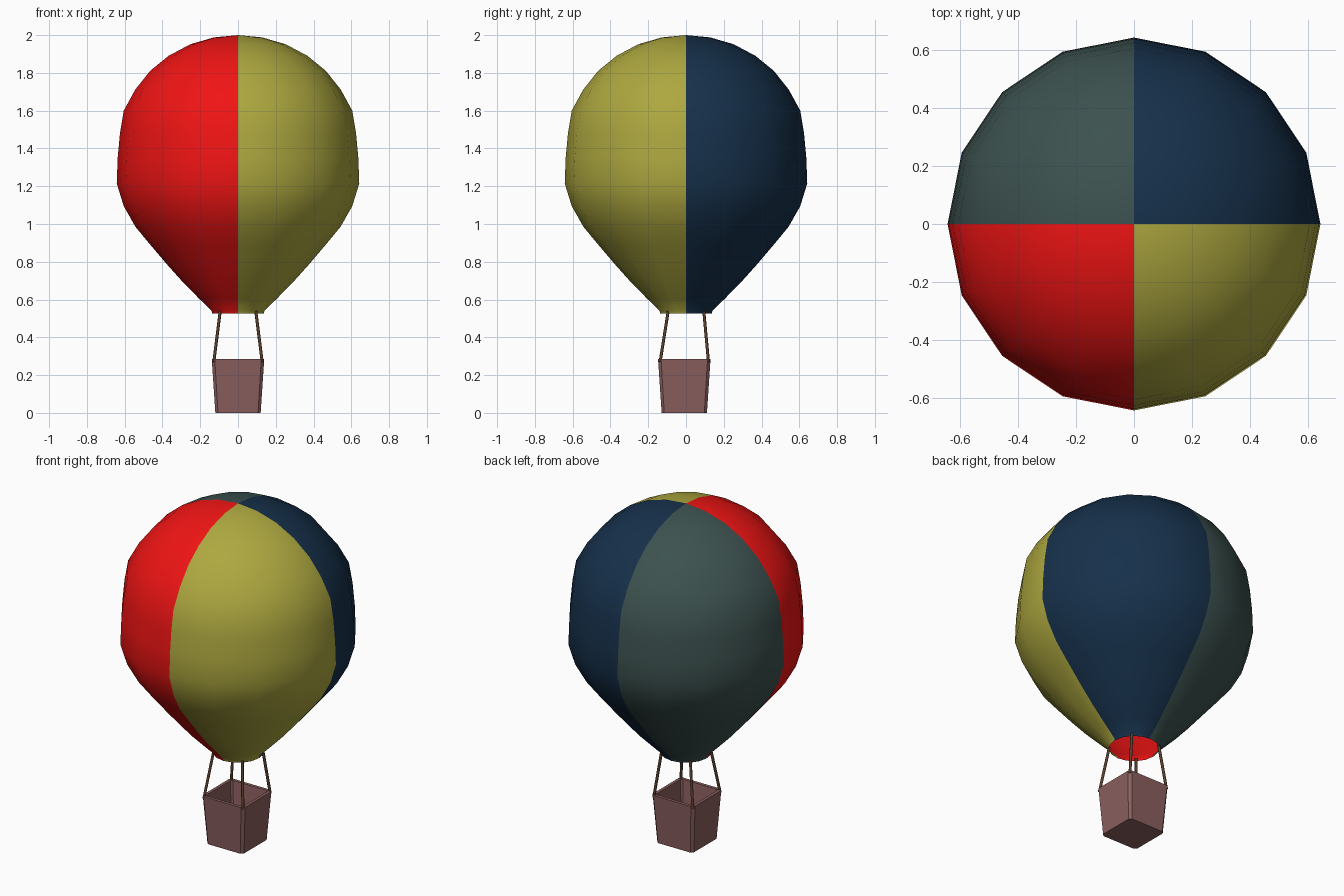
import bpy, bmesh, math
from mathutils import Vector

if "Cube" in bpy.data.objects:
    bpy.data.objects.remove(bpy.data.objects["Cube"])


def material(name, rgb):
    m = bpy.data.materials.new(name)
    m.diffuse_color = (*rgb, 1)
    m.use_nodes = True
    m.node_tree.nodes["Principled BSDF"].inputs["Base Color"].default_value = m.diffuse_color
    return m


def make_object(name, bm, materials):
    mesh = bpy.data.meshes.new(name)
    bm.to_mesh(mesh)
    bm.free()
    for m in materials:
        mesh.materials.append(m)
    obj = bpy.data.objects.new(name, mesh)
    bpy.context.collection.objects.link(obj)
    return obj


def bridge(bm, low, high):
    n = len(low)
    return [bm.faces.new((low[k], low[(k + 1) % n], high[(k + 1) % n], high[k]))
            for k in range(n)]


# Envelope: 16-sided lathe, open at the mouth, one colour per quarter
SIDES = 16
profile = [(0.136, 0.525), (0.14, 0.54), (0.206, 0.605), (0.29, 0.69), (0.375, 0.785),
           (0.46, 0.885), (0.543, 0.985), (0.605, 1.095), (0.642, 1.215),
           (0.637, 1.35), (0.625, 1.48), (0.605, 1.6), (0.545, 1.71),
           (0.466, 1.81), (0.368, 1.89), (0.252, 1.952), (0.127, 1.988)]
quarters = [material("navy", (0.008, 0.03, 0.07)),
            material("grey_green", (0.045, 0.083, 0.078)),
            material("red", (0.88, 0.007, 0.007)),
            material("olive", (0.42, 0.39, 0.05))]
bm = bmesh.new()
angles = [2 * math.pi * k / SIDES for k in range(SIDES)]
rings = [[bm.verts.new((r * math.cos(a), r * math.sin(a), z)) for a in angles]
         for r, z in profile]
for low, high in zip(rings, rings[1:]):
    for k, f in enumerate(bridge(bm, low, high)):
        f.material_index = k * 4 // SIDES
crown = bm.verts.new((0, 0, 2))
for k in range(SIDES):
    f = bm.faces.new((rings[-1][k], rings[-1][(k + 1) % SIDES], crown))
    f.material_index = k * 4 // SIDES
for f in bm.faces:
    f.smooth = True
make_object("envelope", bm, quarters)

# Basket: tapered open box with chamfered corners
CENTRE_Y = -0.009


def chamfered_square(bm, half, cut, z):
    c = half - cut
    pts = [(half, -c), (half, c), (c, half), (-c, half),
           (-half, c), (-half, -c), (-c, -half), (c, -half)]
    return [bm.verts.new((x, y + CENTRE_Y, z)) for x, y in pts]


bm = bmesh.new()
loops = [chamfered_square(bm, h, c, z) for h, c, z in
         [(0.12, 0.014, 0), (0.139, 0.016, 0.285), (0.121, 0.01, 0.285), (0.103, 0.008, 0.02)]]
for low, high in zip(loops, loops[1:]):
    bridge(bm, low, high)
bm.faces.new(loops[0][::-1])
bm.faces.new(loops[-1])
make_object("basket", bm, [material("basket_wicker", (0.26, 0.115, 0.115))])

# Ropes: from the basket corners to the mouth
rope_brown = material("rope_brown", (0.1, 0.05, 0.025))
for sx in (-1, 1):
    for sy in (-1, 1):
        start = Vector((sx * 0.128, sy * 0.128 + CENTRE_Y, 0.27))
        end = Vector((sx * 0.094, sy * 0.094, 0.54))
        axis = end - start
        bpy.ops.mesh.primitive_cylinder_add(vertices=8, radius=0.008, depth=axis.length,
                                            location=(start + end) / 2,
                                            rotation=axis.to_track_quat('Z', 'Y').to_euler())
        rope = bpy.context.object
        rope.name = f"{'front' if sy < 0 else 'back'}_{'left' if sx < 0 else 'right'}_rope"
        rope.data.materials.append(rope_brown)
        bpy.ops.object.shade_smooth_by_angle(angle=math.radians(50))
